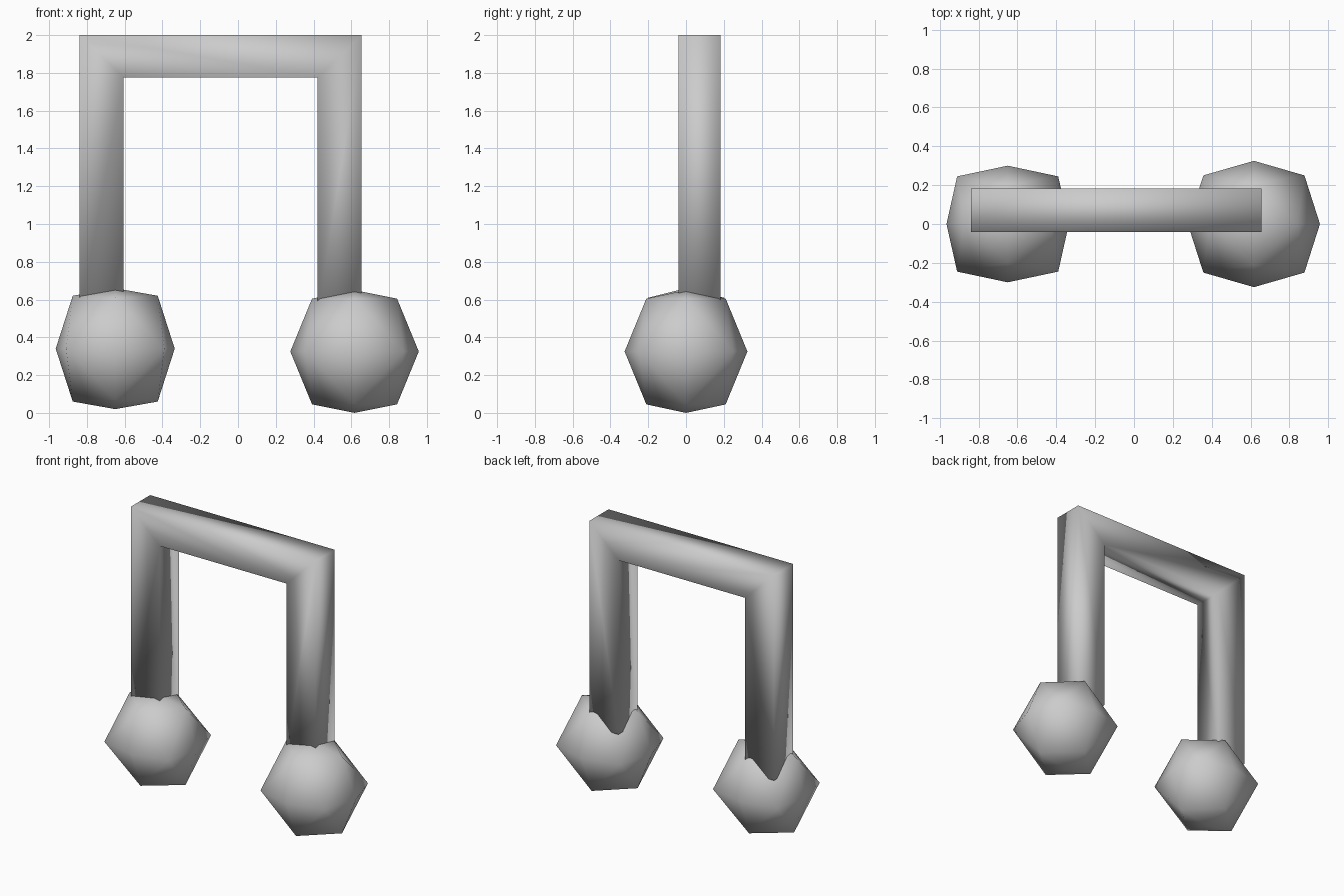
import bpy, bmesh

if "Cube" in bpy.data.objects:
    bpy.data.objects.remove(bpy.data.objects["Cube"])


def finish(bm, name):
    bmesh.ops.recalc_face_normals(bm, faces=bm.faces[:])
    for f in bm.faces:
        f.smooth = True
    mesh = bpy.data.meshes.new(name)
    bm.to_mesh(mesh)
    bm.free()
    obj = bpy.data.objects.new(name, mesh)
    bpy.context.collection.objects.link(obj)
    return obj


def note_head(name, centre, radii, xy, xz, yz):
    """Once-divided octahedron: six axis points plus twelve edge points."""
    rx, ry, rz = radii
    pts = []
    for s in (-1, 1):
        pts += [(s * rx, 0, 0), (0, s * ry, 0), (0, 0, s * rz)]
        for t in (-1, 1):
            pts += [(s * xy[0], t * xy[1], 0),
                    (s * xz[0], 0, t * xz[1]),
                    (0, s * yz[0], t * yz[1])]
    bm = bmesh.new()
    for p in pts:
        bm.verts.new([a + b for a, b in zip(p, centre)])
    bmesh.ops.convex_hull(bm, input=bm.verts[:])
    return finish(bm, name)


# Two faceted heads
note_head("left_head", (-0.65, 0, 0.34), (0.315, 0.30, 0.32),
          (0.26, 0.245), (0.225, 0.28), (0.20, 0.27))
note_head("right_head", (0.617, 0, 0.325), (0.34, 0.325, 0.325),
          (0.26, 0.25), (0.225, 0.28), (0.21, 0.28))

# Stems and crossbar as one extruded arch profile
profile = [(-0.84, 0.5), (-0.84, 2), (0.655, 2), (0.655, 0.5),
           (0.42, 0.5), (0.42, 1.775), (-0.605, 1.775), (-0.605, 0.5)]
bm = bmesh.new()
front = [bm.verts.new((x, -0.04, z)) for x, z in profile]
back = [bm.verts.new((x, 0.183, z)) for x, z in profile]
n = len(profile)
for i in range(n):
    j = (i + 1) % n
    bm.faces.new((front[i], front[j], back[j], back[i]))
# front and back: left stem, crossbar, right stem
for side in (front, back):
    for quad in ((0, 1, 6, 7), (1, 2, 5, 6), (2, 3, 4, 5)):
        bm.faces.new([side[k] for k in quad])
finish(bm, "stems_and_crossbar")
